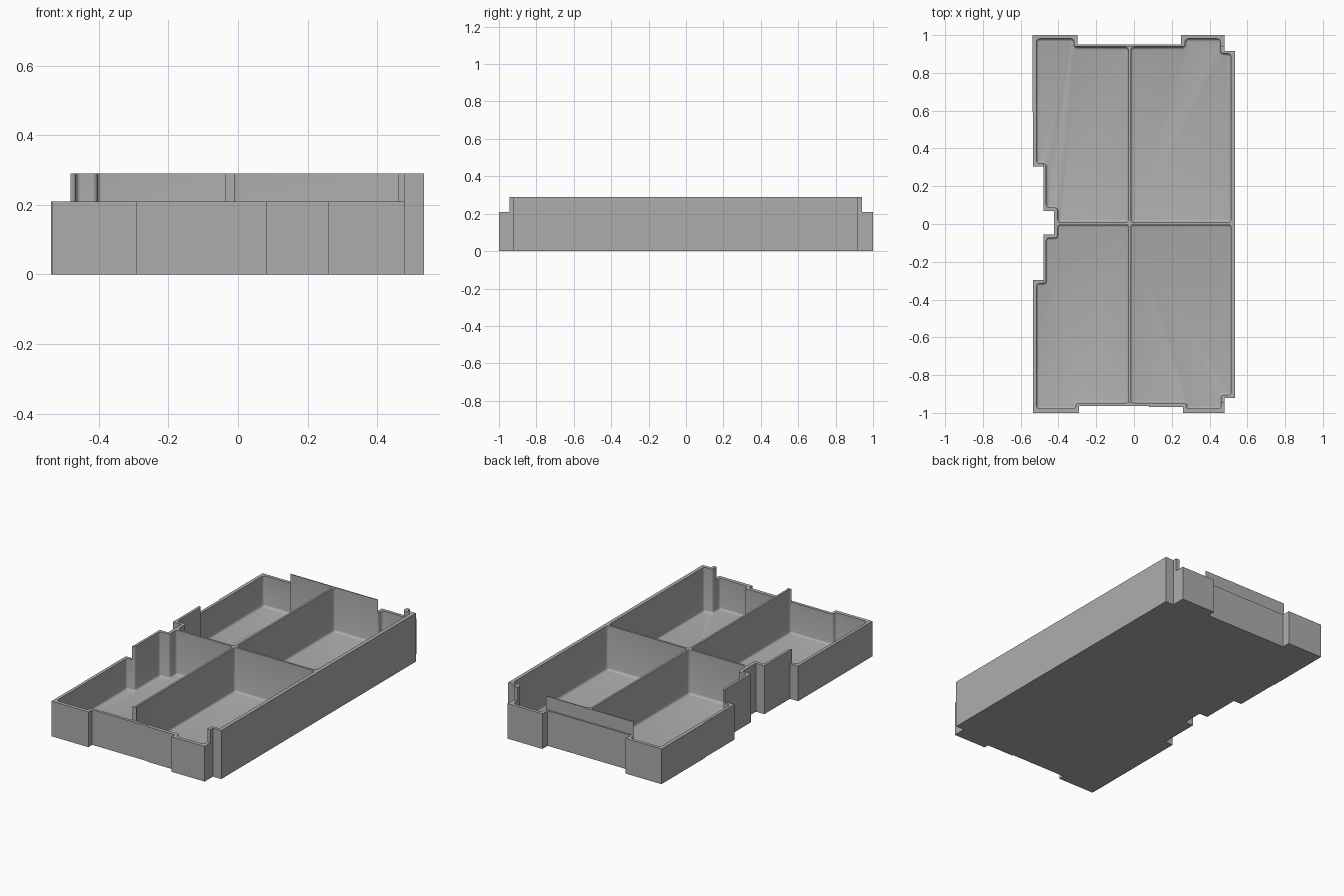
import bpy, bmesh
from math import radians

cube = bpy.data.objects.get("Cube")
if cube:
    bpy.data.objects.remove(cube, do_unlink=True)

grey = bpy.data.materials.new("plain grey")
grey.use_nodes = True
colour = (0.42, 0.42, 0.42, 1)
grey.diffuse_color = colour
grey.node_tree.nodes["Principled BSDF"].inputs["Base Color"].default_value = colour

TALL, LOW, FLOOR = 0.29, 0.21, 0.025
FILLET, COVE = 0.018, 0.014


def prism(name, outline, z0, z1, rounded=False):
    """Extruded outline; rounded ones get filleted corners and a coved bottom."""
    bm = bmesh.new()
    base = bm.faces.new([bm.verts.new((x, y, z0)) for x, y in outline])
    top = bmesh.ops.extrude_face_region(bm, geom=[base], use_keep_orig=True)
    verts = [g for g in top["geom"] if isinstance(g, bmesh.types.BMVert)]
    bmesh.ops.translate(bm, verts=verts, vec=(0, 0, z1 - z0))
    bmesh.ops.recalc_face_normals(bm, faces=bm.faces[:])
    if rounded:
        upright = [e for e in bm.edges if abs(e.verts[0].co.z - e.verts[1].co.z) > 0.01]
        bmesh.ops.bevel(bm, geom=upright, offset=FILLET, segments=4, profile=0.5, affect='EDGES')
        bottom = [e for e in bm.edges if all(v.co.z < z0 + 1e-4 for v in e.verts)]
        bmesh.ops.bevel(bm, geom=bottom, offset=COVE, segments=3, profile=0.5, affect='EDGES')
        bmesh.ops.recalc_face_normals(bm, faces=bm.faces[:])
    mesh = bpy.data.meshes.new(name)
    bm.to_mesh(mesh)
    bm.free()
    mesh.materials.append(grey)
    obj = bpy.data.objects.new(name, mesh)
    bpy.context.collection.objects.link(obj)
    return obj


def box(name, x0, x1, y0, y1, z0, z1):
    return prism(name, [(x0, y0), (x1, y0), (x1, y1), (x0, y1)], z0, z1)


def cut(target, cutter):
    cutter.hide_render = True
    mod = target.modifiers.new("cut", 'BOOLEAN')
    mod.operation, mod.solver, mod.object = 'DIFFERENCE', 'EXACT', cutter
    bpy.context.view_layer.objects.active = target
    bpy.ops.object.modifier_apply(modifier=mod.name)
    bpy.data.objects.remove(cutter, do_unlink=True)


# Outer block with its notched outline
tray = prism("divided_tray", [
    (-0.538, 1), (-0.30, 1), (-0.30, 0.951), (0.25, 0.951), (0.25, 1), (0.48, 1),
    (0.48, 0.917), (0.535, 0.917), (0.535, -0.922), (0.48, -0.922), (0.48, -1),
    (0.26, -1), (0.26, -0.97), (0.08, -0.97), (0.08, -0.964), (-0.29, -0.964),
    (-0.29, -1), (-0.534, -1), (-0.534, -0.297), (-0.48, -0.297), (-0.48, -0.055),
    (-0.424, -0.055), (-0.424, 0.07), (-0.48, 0.07), (-0.48, 0.304),
    (-0.534, 0.304), (-0.534, 0.59), (-0.538, 0.59)], 0, TALL)

# Four compartments, leaving thin dividers between them
xl, xr, yf, yb = -0.029, -0.017, -0.004, 0.008
compartments = {
    "back_right": [(xr, yb), (0.513, yb), (0.513, 0.903), (0.457, 0.903), (0.457, 0.981),
                   (0.27, 0.981), (0.27, 0.936), (xr, 0.936)],
    "back_left": [(xl, yb), (xl, 0.936), (-0.318, 0.936), (-0.318, 0.981), (-0.517, 0.981),
                  (-0.517, 0.321), (-0.465, 0.321), (-0.465, 0.087), (-0.404, 0.087),
                  (-0.404, yb)],
    "front_left": [(xl, yf), (-0.404, yf), (-0.404, -0.074), (-0.465, -0.074),
                   (-0.465, -0.315), (-0.515, -0.315), (-0.515, -0.978), (-0.308, -0.978),
                   (-0.308, -0.947), (xl, -0.947)],
    "front_right": [(xr, yf), (xr, -0.947), (0.277, -0.947), (0.277, -0.978),
                    (0.46, -0.978), (0.46, -0.904), (0.513, -0.904), (0.513, yf)],
}
# The shallow front jogs need a smaller corner radius
for name, outline in compartments.items():
    FILLET, COVE = (0.014, 0.011) if name.startswith("front") else (0.018, 0.014)
    cut(tray, prism(name + "_cutter", outline, FLOOR, 0.4, rounded=True))

# Lower rims along the front, back and stepped side
cut(tray, box("front_rim_cutter", -1, 1, -1.2, -0.945, LOW, 0.5))
cut(tray, box("back_rim_cutter", -1, 1, 0.942, 1.2, LOW, 0.5))
cut(tray, box("side_rim_cutter", -1, -0.481, -1.3, 1.3, LOW, 0.5))

# Smooth fillets, sharp walls
bpy.ops.object.select_all(action='DESELECT')
tray.select_set(True)
bpy.context.view_layer.objects.active = tray
bpy.ops.object.shade_smooth_by_angle(angle=radians(35))
